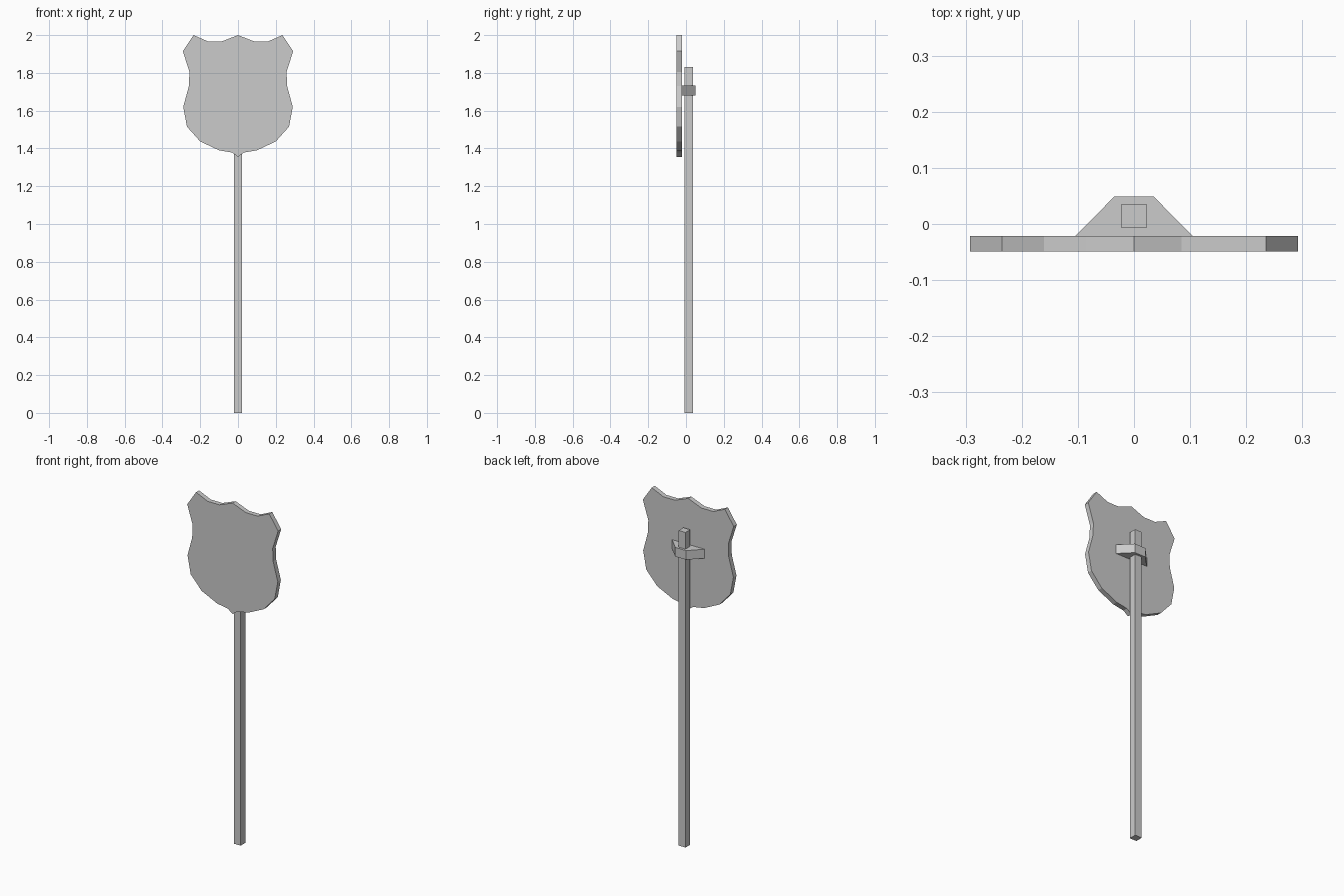
import bpy, bmesh

if "Cube" in bpy.data.objects:
    bpy.data.objects.remove(bpy.data.objects["Cube"])


def prism(name, pts, vec):
    """Extrude a closed planar outline along vec."""
    bm = bmesh.new()
    face = bm.faces.new([bm.verts.new(p) for p in pts])
    ext = bmesh.ops.extrude_face_region(bm, geom=[face], use_keep_orig=True)
    bmesh.ops.translate(bm, vec=vec,
                        verts=[g for g in ext["geom"] if isinstance(g, bmesh.types.BMVert)])
    bmesh.ops.recalc_face_normals(bm, faces=bm.faces)
    mesh = bpy.data.meshes.new(name)
    bm.to_mesh(mesh)
    bm.free()
    obj = bpy.data.objects.new(name, mesh)
    bpy.context.collection.objects.link(obj)
    return obj


# Shield-shaped sign plate: right half outline from top centre to bottom tip, mirrored
half = [(0, 2.0), (0.085, 1.967), (0.16, 1.967), (0.235, 2.0), (0.292, 1.915),
        (0.257, 1.805), (0.26, 1.73), (0.29, 1.62), (0.27, 1.515), (0.2, 1.437),
        (0.1, 1.39), (0.03, 1.378), (0, 1.355)]
outline = half + [(-x, z) for x, z in half[-2:0:-1]]
prism("sign_plate", [(x, -0.049, z) for x, z in outline], (0, 0.028, 0))

# Square post
w, y0, y1 = 0.022, -0.007, 0.036
prism("post", [(-w, y0, 0), (w, y0, 0), (w, y1, 0), (-w, y1, 0)], (0, 0, 1.83))

# Trapezoid bracket joining plate and post
prism("bracket", [(-0.104, -0.021, 1.68), (0.104, -0.021, 1.68),
                  (0.035, 0.049, 1.68), (-0.035, 0.049, 1.68)], (0, 0, 0.053))
